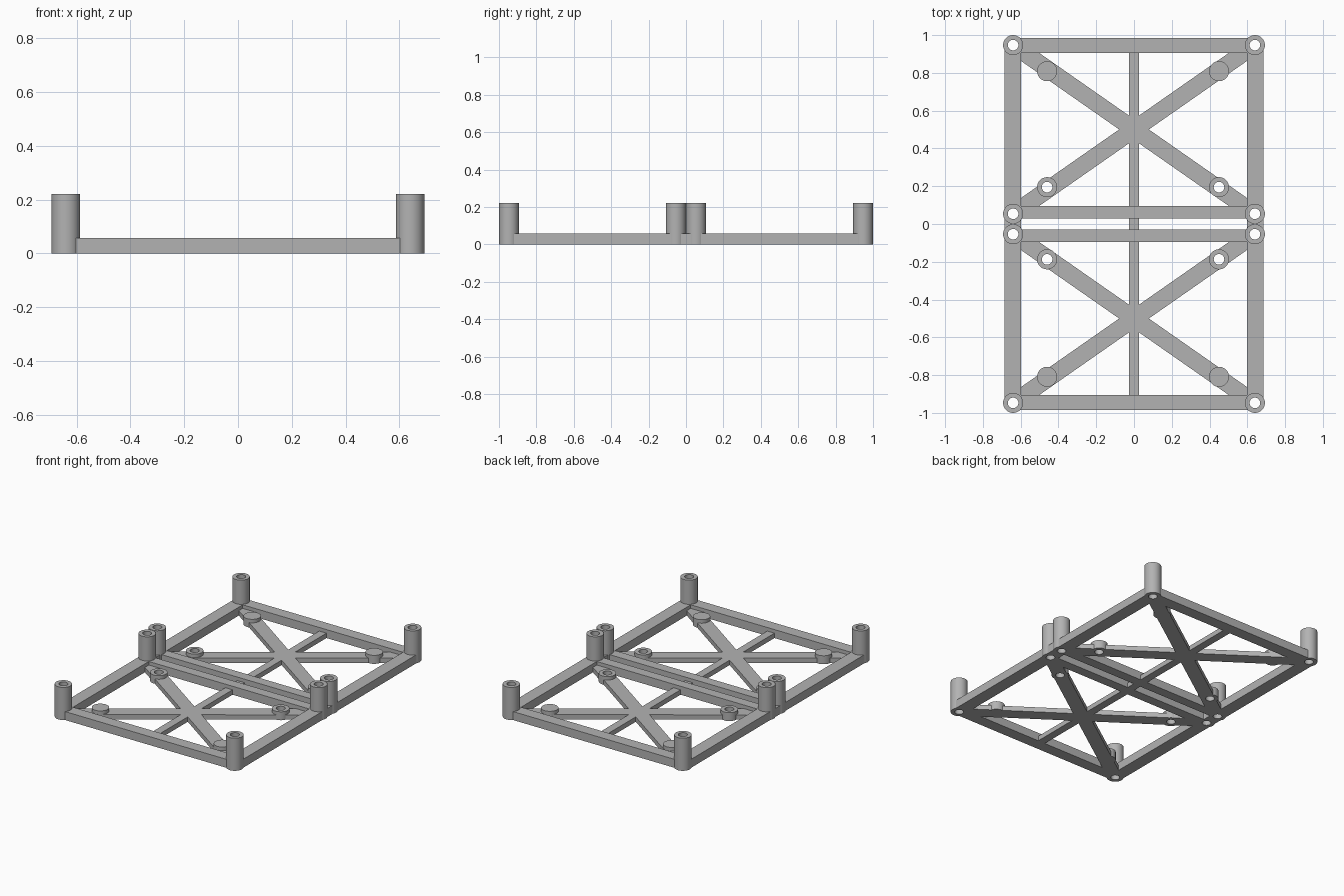
import bpy
import math

cube = bpy.data.objects.get("Cube")
if cube:
    bpy.data.objects.remove(cube, do_unlink=True)

GREY = (0.45, 0.45, 0.45, 1)
mat = bpy.data.materials.new("plain grey")
mat.use_nodes = True
mat.diffuse_color = GREY
mat.node_tree.nodes["Principled BSDF"].inputs["Base Color"].default_value = GREY

BAR_H, BRACE_H, POST_H = 0.057, 0.033, 0.22
POST_X, END_Y, MID_Y = 0.64, 0.947, 0.054
RADIUS, HOLE = 0.053, 0.028
parts = []


def finish(name):
    ob = bpy.context.object
    ob.name = name
    ob.data.materials.append(mat)
    parts.append(ob)
    return ob


def beam(name, x, y, length, width, height, angle=0):
    """Flat bar resting on the ground, running along x before rotation."""
    bpy.ops.mesh.primitive_cube_add(size=1, location=(x, y, height / 2), rotation=(0, 0, angle))
    bpy.context.object.scale = (length, width, height)
    bpy.ops.object.transform_apply(location=False, rotation=False, scale=True)
    return finish(name)


def cylinder(name, x, y, radius, height):
    bpy.ops.mesh.primitive_cylinder_add(vertices=48, radius=radius, depth=height,
                                        location=(x, y, height / 2))
    return finish(name)


def drill(x, y):
    """Cutter for a vertical through hole."""
    bpy.ops.mesh.primitive_cylinder_add(vertices=32, radius=HOLE, depth=1, location=(x, y, 0))
    cutters.append(bpy.context.object)


cutters = []
for side, s in (("left", 1), ("right", -1)):
    # long side rail
    beam(f"{side}_rail", s * 0.642, 0, 2 * END_Y, 0.088, BAR_H, math.pi / 2)
    for end, e in (("back", 1), ("front", -1)):
        # corner and middle posts
        for place, y in (("outer", END_Y), ("middle", MID_Y)):
            cylinder(f"{end}_{side}_{place}_post", s * POST_X, e * y, RADIUS, POST_H)
            drill(s * POST_X, e * y)
        # solid and drilled support pads on the braces
        pad_x = s * 0.455 - 0.005
        ring_y = e * 0.191 + 0.004
        cylinder(f"{end}_{side}_solid_pad", pad_x, e * 0.809, RADIUS, BAR_H)
        cylinder(f"{end}_{side}_drilled_pad", pad_x, ring_y, RADIUS, BAR_H)
        drill(pad_x, ring_y)

for end, e in (("back", 1), ("front", -1)):
    # cross bars
    beam(f"{end}_outer_bar", 0, e * 0.944, 2 * POST_X, 0.08, BAR_H)
    beam(f"{end}_inner_bar", 0, e * 0.063, 2 * POST_X, 0.067, BAR_H)
    # diagonal braces
    rise = END_Y - MID_Y
    for k in (1, -1):
        beam(f"{end}_diagonal_brace", 0, e * (END_Y + MID_Y) / 2,
             math.hypot(2 * POST_X, rise), 0.09, BRACE_H, k * math.atan2(rise, 2 * POST_X))

# thin spine along the middle
beam("centre_spine", 0, 0, 1.84, 0.054, BRACE_H, math.pi / 2)

# join the cutters and drill every part
bpy.ops.object.select_all(action="DESELECT")
for c in cutters:
    c.select_set(True)
bpy.context.view_layer.objects.active = cutters[0]
bpy.ops.object.join()
cutter = bpy.context.object
cutter.name = "hole_cutter"
cutter.hide_render = True

for ob in parts:
    bpy.ops.object.select_all(action="DESELECT")
    ob.select_set(True)
    bpy.context.view_layer.objects.active = ob
    mod = ob.modifiers.new("holes", "BOOLEAN")
    mod.operation = "DIFFERENCE"
    mod.solver = "EXACT"
    mod.object = cutter
    bpy.ops.object.modifier_apply(modifier=mod.name)
    bpy.ops.object.shade_smooth_by_angle(angle=math.radians(30))

bpy.data.objects.remove(cutter, do_unlink=True)
